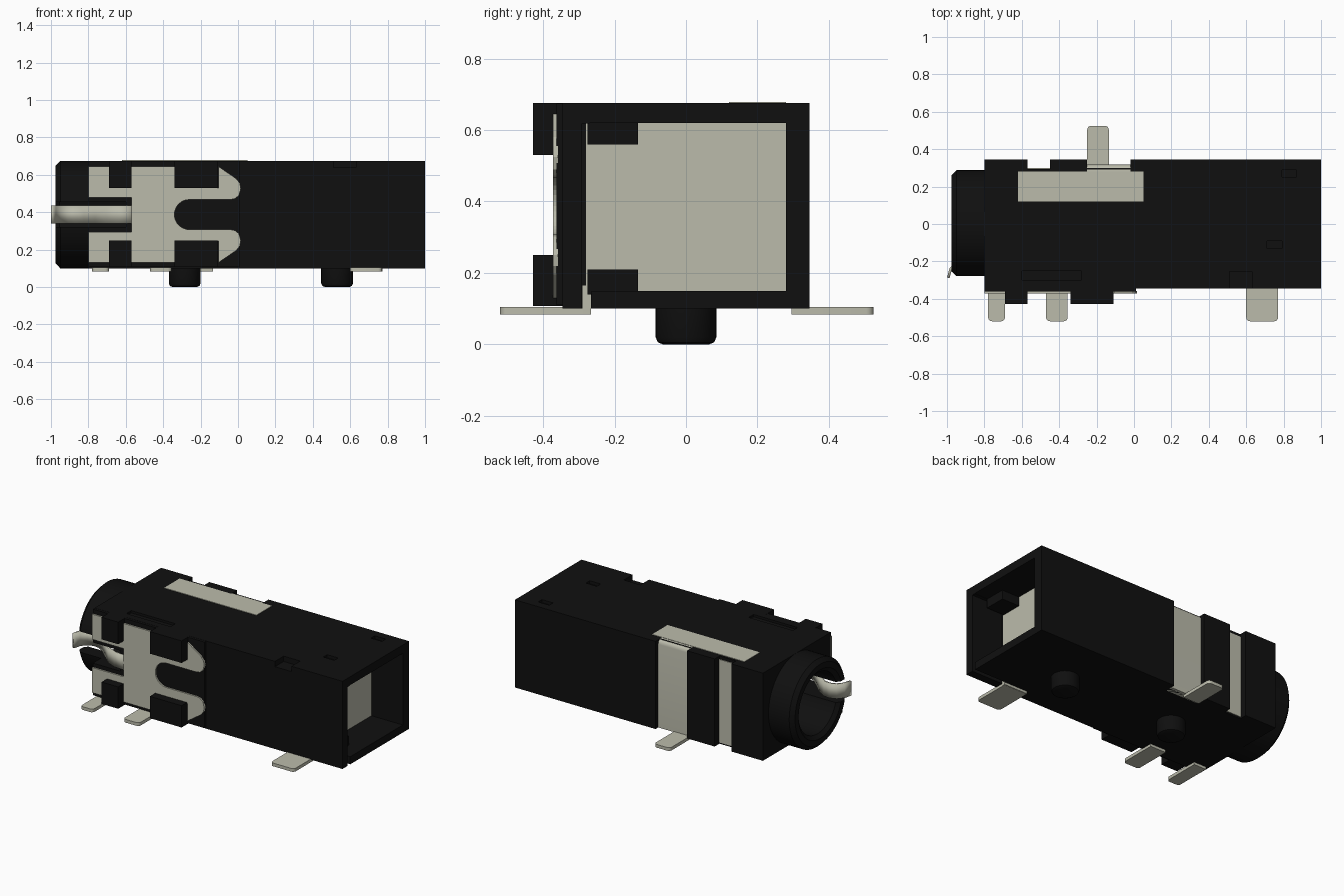
import bpy, bmesh, math
from mathutils import Vector, Matrix

if "Cube" in bpy.data.objects:
    bpy.data.objects.remove(bpy.data.objects["Cube"])


def material(name, rgb):
    m = bpy.data.materials.new(name)
    m.use_nodes = True
    m.diffuse_color = (*rgb, 1)
    m.node_tree.nodes["Principled BSDF"].inputs["Base Color"].default_value = (*rgb, 1)
    return m


BLACK = material("black plastic", (0.005, 0.005, 0.005))
METAL = material("pale metal", (0.5, 0.5, 0.41))
CZ = 0.3875  # height of the bore axis


def finish(name, bm, mat, smooth=False):
    bmesh.ops.recalc_face_normals(bm, faces=bm.faces)
    me = bpy.data.meshes.new(name)
    bm.to_mesh(me)
    bm.free()
    ob = bpy.data.objects.new(name, me)
    bpy.context.collection.objects.link(ob)
    me.materials.append(mat)
    if smooth:
        bpy.ops.object.select_all(action='DESELECT')
        ob.select_set(True)
        bpy.context.view_layer.objects.active = ob
        bpy.ops.object.shade_smooth_by_angle(angle=math.radians(35))
    return ob


def box(name, x, y, z, mat, bevel=0, pick=None, segments=4):
    """Box from ranges; pick chooses which edges are rounded."""
    bm = bmesh.new()
    bmesh.ops.create_cube(bm, size=1)
    for v in bm.verts:
        v.co = [r[0] if c < 0 else r[1] for r, c in zip((x, y, z), v.co)]
    if bevel:
        edges = [e for e in bm.edges if pick(*[v.co for v in e.verts])]
        bmesh.ops.bevel(bm, geom=edges, offset=bevel, segments=segments,
                        affect='EDGES', profile=0.5)
    return finish(name, bm, mat, bool(bevel))


def plate(name, pts, y0, y1, mat):
    """Flat plate cut to an x-z outline."""
    bm = bmesh.new()
    face = bm.faces.new([bm.verts.new((x, y0, z)) for x, z in pts])
    new = bmesh.ops.extrude_face_region(bm, geom=[face])["geom"]
    for v in new:
        if isinstance(v, bmesh.types.BMVert):
            v.co.y = y1
    return finish(name, bm, mat)


def lathe(name, profile, mat, matrix, closed=False, steps=48):
    """Spin (radius, height) points about z, then place by matrix."""
    bm = bmesh.new()
    vs = [bm.verts.new((r, 0, h)) for r, h in profile]
    pairs = list(zip(vs, vs[1:] + vs[:1])) if closed else list(zip(vs, vs[1:]))
    edges = [bm.edges.new(p) for p in pairs]
    bmesh.ops.spin(bm, geom=vs + edges, axis=(0, 0, 1), cent=(0, 0, 0),
                   angle=2 * math.pi, steps=steps, use_duplicate=False)
    bmesh.ops.remove_doubles(bm, verts=bm.verts, dist=1e-5)
    bm.transform(matrix)
    return finish(name, bm, mat, True)


def cut(ob, cutters):
    for c in cutters:
        mod = ob.modifiers.new("cut", 'BOOLEAN')
        mod.operation, mod.solver, mod.object = 'DIFFERENCE', 'EXACT', c
        bpy.context.view_layer.objects.active = ob
        bpy.ops.object.modifier_apply(modifier=mod.name)


ALONG_X = Matrix.Translation((0, 0, CZ)) @ Matrix.Rotation(math.pi / 2, 4, 'Y')

# Housing, front facing slab and barrel
body = box("housing", (-0.8, 1), (-0.345, 0.345), (0.1, 0.675), BLACK)
slab = box("front_slab", (-0.799, 0.01), (-0.362, -0.34), (0.11, 0.674), BLACK)
barrel = lathe("barrel", [(0.2, -0.79), (0.2, -0.955), (0.225, -0.975), (0.262, -0.975),
                          (0.2875, -0.95), (0.2875, -0.79)], BLACK, ALONG_X, True)

# Cutters: socket bore, end cavity, back notches, shallow marks
bore = lathe("bore_cutter", [(0, -1.1), (0.2, -1.1), (0.2, 0.6), (0, 0.6)], BLACK, ALONG_X)
tongue_slot = box("slot_cutter", (-1.1, -0.6), (-0.5, -0.12), (0.32, 0.455), BLACK)
body_cuts = [bore] + [box("cutter", *r, BLACK) for r in (
    ((0.77, 1.1), (-0.27, 0.28), (0.15, 0.62)),
    ((0.77, 1.1), (-0.291, -0.265), (0.05, 0.618)),
    ((-0.25, -0.02), (0.3, 0.5), (0, 0.8)),
    ((-0.57, -0.45), (0.295, 0.5), (0, 0.8)),
    ((0.79, 0.87), (0.25, 0.29), (0.655, 0.8)),
    ((0.71, 0.79), (-0.13, -0.09), (0.655, 0.8)),
    ((0.51, 0.63), (-0.5, -0.255), (0.64, 0.8)),
    ((-0.6, -0.28), (-0.3, -0.25), (0.66, 0.8)))]
cut(body, body_cuts + [tongue_slot])
cut(slab, [tongue_slot])
cut(barrel, [tongue_slot])
for c in body_cuts + [tongue_slot]:
    bpy.data.objects.remove(c)

# Retaining blocks on the front, upper and lower
for x in ((-0.69, -0.57), (-0.34, -0.11)):
    box("upper_clip", x, (-0.428, -0.34), (0.53, 0.675), BLACK)
    box("lower_clip", x, (-0.428, -0.34), (0.107, 0.25), BLACK)

# Contact plate inside the open end, with corner blocks
box("end_contact", (0.755, 0.772), (-0.28, 0.285), (0.145, 0.625), METAL)
for z in ((0.56, 0.63), (0.14, 0.21)):
    box("corner_block", (0.76, 0.9), (-0.275, -0.135), z, BLACK)

# Front spring plate: half outline mirrored about its middle height
half = [(-0.57, 0.435), (-0.57, 0.48), (-0.8, 0.48), (-0.8, 0.645), (-0.69, 0.645),
        (-0.69, 0.53), (-0.57, 0.53), (-0.57, 0.645), (-0.34, 0.645), (-0.34, 0.53),
        (-0.105, 0.53), (-0.105, 0.645), (-0.01, 0.58), (0.01, 0.555), (0.015, 0.525),
        (0.005, 0.49), (-0.015, 0.473), (-0.04, 0.4675)]
for i in range(8):
    a = math.radians(90 + i * 90 / 8)
    half.append((-0.26 + 0.08 * math.cos(a), CZ + 0.08 * math.sin(a)))
outline = half + [(-0.34, CZ)] + [(x, 2 * CZ - z) for x, z in reversed(half)]
plate("spring_plate", outline, -0.372, -0.358, METAL)

# Spring tongue dipping through the barrel slot and flaring out at the mouth
path = [(-0.56, -0.365), (-0.64, -0.36), (-0.7, -0.335), (-0.76, -0.28), (-0.82, -0.225),
        (-0.87, -0.195), (-0.91, -0.19), (-0.95, -0.205), (-0.98, -0.24), (-0.993, -0.288)]
bm = bmesh.new()
rows = [[bm.verts.new((x, y, z)) for z in (0.34, 0.435)] for x, y in path]
for a, b in zip(rows, rows[1:]):
    bm.faces.new((a[0], b[0], b[1], a[1]))
tongue = finish("spring_tongue", bm, METAL, True)
mod = tongue.modifiers.new("thickness", 'SOLIDIFY')
mod.thickness, mod.offset = 0.014, 0

# Top contact strip with the two bands folded down the back
box("top_strip", (-0.62, 0.05), (0.12, 0.28), (0.66, 0.678), METAL)
box("back_band_wide", (-0.25, -0.02), (0.27, 0.317), (0.1, 0.676), METAL, 0.03,
    lambda a, b: min(a.y, b.y) > 0.3 and min(a.z, b.z) > 0.6)
box("back_band_narrow", (-0.57, -0.45), (0.28, 0.3), (0.11, 0.655), METAL)

# Solder pins with rounded tips
for name, x, y, tip in (("front_pin", (-0.78, -0.69), (-0.52, -0.27), -1),
                        ("front_pin", (-0.47, -0.355), (-0.52, -0.27), -1),
                        ("front_pin", (0.6, 0.77), (-0.52, -0.27), -1),
                        ("back_pin", (-0.25, -0.135), (0.295, 0.525), 1)):
    box(name, x, y, (0.083, 0.104), METAL, 0.02,
        lambda a, b: min(a.y * tip, b.y * tip) > 0.4 and abs(a.z - b.z) > 0.01)
box("end_pin_leg", (0.6, 0.772), (-0.289, -0.266), (0.084, 0.165), METAL)

# Locating pegs underneath
for x in (-0.285, 0.53):
    lathe("locating_peg", [(0, 0), (0.065, 0), (0.079, 0.006), (0.085, 0.02), (0.085, 0.12),
                           (0, 0.12)], BLACK, Matrix.Translation((x, 0, 0)), steps=32)
